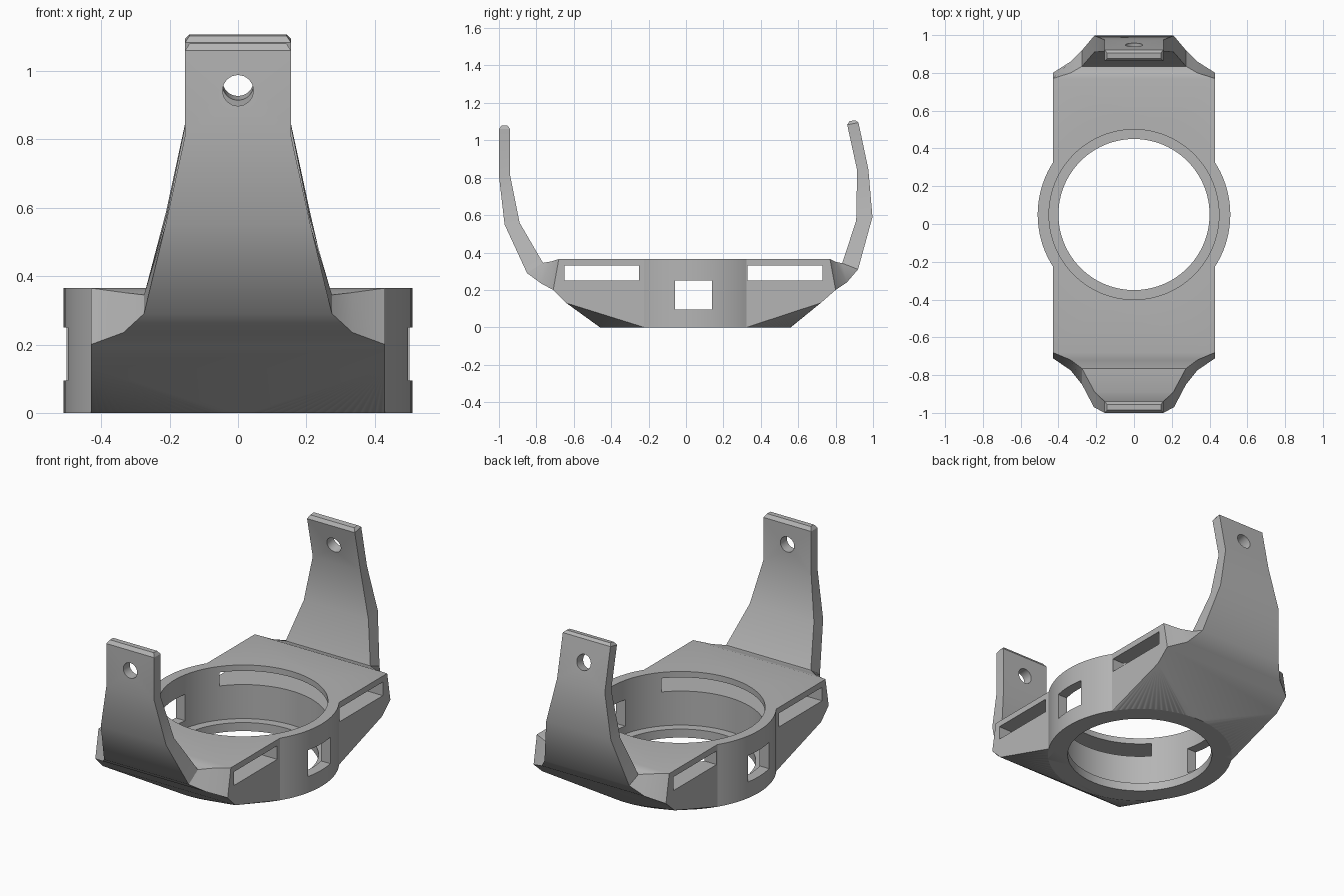
import bpy, bmesh, math
from mathutils import Matrix

if "Cube" in bpy.data.objects:
    bpy.data.objects.remove(bpy.data.objects["Cube"])

grey = bpy.data.materials.new("grey")
grey.diffuse_color = (0.46, 0.46, 0.46, 1)
grey.use_nodes = True
grey.node_tree.nodes["Principled BSDF"].inputs["Base Color"].default_value = grey.diffuse_color

CY, R, H, W = 0.05, 0.51, 0.365, 0.43     # ring centre y, ring radius, body height, half width


def finish(name, bm):
    bmesh.ops.recalc_face_normals(bm, faces=bm.faces)
    me = bpy.data.meshes.new(name)
    bm.to_mesh(me)
    bm.free()
    ob = bpy.data.objects.new(name, me)
    bpy.context.collection.objects.link(ob)
    me.materials.append(grey)
    return ob


def cylinder(name, r, depth, centre, tilt=0, seg=96):
    bm = bmesh.new()
    m = Matrix.Translation(centre) @ Matrix.Rotation(tilt, 4, 'X')
    bmesh.ops.create_cone(bm, cap_ends=True, segments=seg, radius1=r, radius2=r, depth=depth, matrix=m)
    return finish(name, bm)


def box(name, x0, x1, y0, y1, z0, z1):
    bm = bmesh.new()
    m = Matrix.Translation(((x0 + x1) / 2, (y0 + y1) / 2, (z0 + z1) / 2)) @ \
        Matrix.Diagonal((x1 - x0, y1 - y0, z1 - z0, 1))
    bmesh.ops.create_cube(bm, size=1, matrix=m)
    return finish(name, bm)


def combine(target, other, op):
    mod = target.modifiers.new("bool", 'BOOLEAN')
    mod.operation, mod.solver, mod.object = op, 'EXACT', other
    bpy.context.view_layer.objects.active = target
    bpy.ops.object.modifier_apply(modifier=mod.name)
    bpy.data.objects.remove(other)


def arm(name, sections):
    """Loft of four-cornered sections: outer (y, z, half width), inner (y, z, half width)."""
    bm = bmesh.new()
    rings = []
    for (yo, zo, wo), (yi, zi, wi) in sections:
        rings.append([bm.verts.new(p) for p in
                      ((-wo, yo, zo), (wo, yo, zo), (wi, yi, zi), (-wi, yi, zi))])
    for a, b in zip(rings, rings[1:]):
        for i in range(4):
            j = (i + 1) % 4
            bm.faces.new((a[i], a[j], b[j], b[i]))
    bm.faces.new(rings[0])
    bm.faces.new(rings[-1])
    return finish(name, bm)


# Body: hull between the end edges and the round foot
bm = bmesh.new()
for x in (-W, W):
    for y, z in ((-0.68, H), (-0.71, 0.2), (-0.64, 0.13), (0.77, H), (0.80, 0.2), (0.72, 0.13)):
        bm.verts.new((x, y, z))
edge = math.acos(W / R)
for s in (-1, 1):
    for i in range(33):
        a = edge + (math.pi - 2 * edge) * i / 32
        bm.verts.new((R * math.cos(a), CY + s * R * math.sin(a), 0))
res = bmesh.ops.convex_hull(bm, input=bm.verts)
bmesh.ops.dissolve_limit(bm, angle_limit=0.002, verts=bm.verts, edges=bm.edges)
body = finish("bracket_body", bm)
combine(body, cylinder("ring", R, H, (0, CY, H / 2)), 'UNION')

# Arms: front leans outward then upright, back curls inward
front = arm("front_arm", [
    ((-0.71, 0.20, W), (-0.68, H, W)),
    ((-0.775, 0.235, 0.335), (-0.72, 0.352, 0.335)),
    ((-0.85, 0.29, 0.275), (-0.765, 0.345, 0.275)),
    ((-0.97, 0.55, 0.212), (-0.89, 0.56, 0.208)),
    ((-1.0, 0.81, 0.155), (-0.94, 0.81, 0.155)),
    ((-1.0, 1.06, 0.155), (-0.94, 1.06, 0.155)),
    ((-0.985, 1.08, 0.142), (-0.955, 1.08, 0.142))])
back = arm("back_arm", [
    ((0.80, 0.20, W), (0.77, H, W)),
    ((0.86, 0.24, 0.335), (0.80, 0.35, 0.335)),
    ((0.92, 0.31, 0.275), (0.835, 0.343, 0.275)),
    ((0.997, 0.59, 0.21), (0.91, 0.57, 0.21)),
    ((0.975, 0.845, 0.155), (0.915, 0.84, 0.155)),
    ((0.922, 1.095, 0.155), (0.862, 1.083, 0.155)),
    ((0.905, 1.107, 0.142), (0.875, 1.103, 0.142))])
combine(front, cylinder("front_hole", 0.045, 0.3, (0, -0.97, 0.943), math.pi / 2, 32), 'DIFFERENCE')
combine(back, cylinder("back_hole", 0.045, 0.3, (0, 0.92, 0.965), math.pi / 2 + 0.21, 32), 'DIFFERENCE')
combine(body, front, 'UNION')
combine(body, back, 'UNION')

# Stepped bore, side slots and side windows
combine(body, cylinder("bore", 0.45, 0.6, (0, CY, 0.35)), 'DIFFERENCE')
combine(body, cylinder("lip_opening", 0.40, 1, (0, CY, 0)), 'DIFFERENCE')
for y0, y1, z0, z1 in ((-0.65, -0.25, 0.25, 0.33), (0.33, 0.73, 0.25, 0.33), (-0.06, 0.14, 0.095, 0.25)):
    combine(body, box("slot", -1, 1, y0, y1, z0, z1), 'DIFFERENCE')

bpy.ops.object.select_all(action='DESELECT')
body.select_set(True)
bpy.context.view_layer.objects.active = body
bpy.ops.object.shade_smooth_by_angle(angle=math.radians(30))
